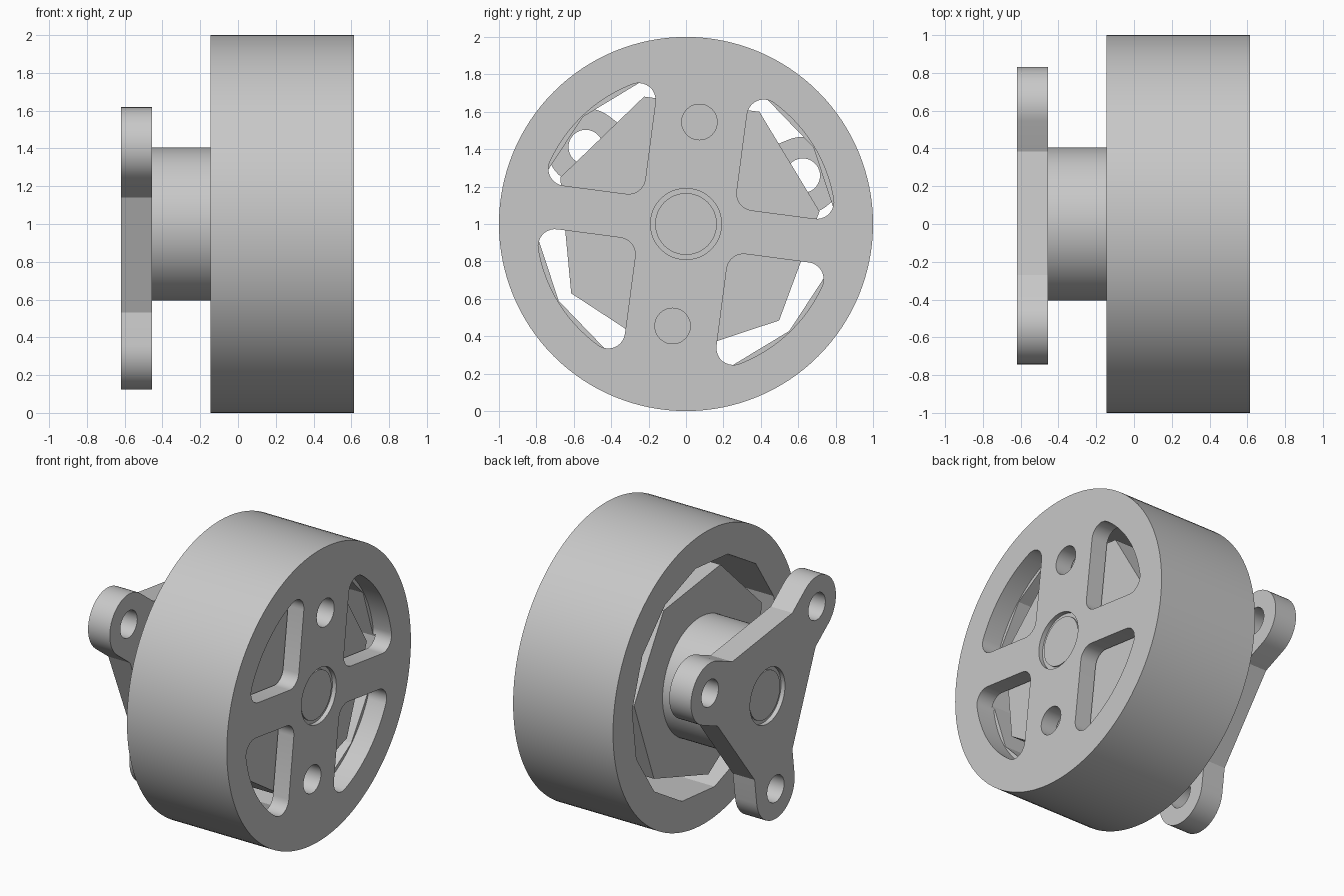
import bpy, bmesh
from math import sin, cos, pi, radians, sqrt, atan2

if "Cube" in bpy.data.objects:
    bpy.data.objects.remove(bpy.data.objects["Cube"])

grey = bpy.data.materials.new("light_grey")
grey.use_nodes = True
colour = (0.58, 0.58, 0.58, 1)
grey.diffuse_color = colour
grey.node_tree.nodes["Principled BSDF"].inputs["Base Color"].default_value = colour

AXIS_Z = 1.0
BACK, FACE = -0.145, 0.615      # wheel rim, back and outer face
WEB = 0.12                      # thickness of the spoked face
TILT = radians(-7.5)            # turn of the spoke pattern
POLY = radians(5.4)             # turn of the faceted parts


def arc(c, r, a0, a1, n):
    """Points on an arc, both ends included."""
    return [(c[0] + r * cos(a0 + (a1 - a0) * i / n),
             c[1] + r * sin(a0 + (a1 - a0) * i / n)) for i in range(n + 1)]


def ring(r, n, c=(0, 0), turn=0.0):
    return arc(c, r, turn, turn + 2 * pi, n)[:-1]


def rotate(pts, a):
    return [(y * cos(a) - z * sin(a), y * sin(a) + z * cos(a)) for y, z in pts]


def prism(name, pts, x0, x1):
    """Extrude a (y, z) outline along x."""
    bm = bmesh.new()
    face = bm.faces.new([bm.verts.new((x0, y, z + AXIS_Z)) for y, z in pts])
    out = bmesh.ops.extrude_face_region(bm, geom=[face])["geom"]
    for v in out:
        if isinstance(v, bmesh.types.BMVert):
            v.co.x = x1
    bmesh.ops.recalc_face_normals(bm, faces=bm.faces[:])
    mesh = bpy.data.meshes.new(name)
    bm.to_mesh(mesh)
    bm.free()
    mesh.materials.append(grey)
    ob = bpy.data.objects.new(name, mesh)
    bpy.context.collection.objects.link(ob)
    return ob


def select(ob):
    bpy.ops.object.select_all(action="DESELECT")
    ob.select_set(True)
    bpy.context.view_layer.objects.active = ob


def cut(ob, pts, x0, x1):
    """Cut an extruded outline out of an object."""
    cutter = prism("cutter", pts, x0, x1)
    cutter.hide_render = True
    mod = ob.modifiers.new("cut", "BOOLEAN")
    mod.operation, mod.solver, mod.object = "DIFFERENCE", "EXACT", cutter
    select(ob)
    bpy.ops.object.modifier_apply(modifier=mod.name)
    bpy.data.objects.remove(cutter)


def window_outline(u, v, outer, r):
    """Rounded sector between two spokes and the rim."""
    a, b, reach = u + r, v + r, outer - r
    low = (sqrt(reach ** 2 - b ** 2), b)
    high = (a, sqrt(reach ** 2 - a ** 2))
    t0, t1 = atan2(low[1], low[0]), atan2(high[1], high[0])
    return (arc((a, b), r, pi, 1.5 * pi, 8)
            + arc(low, r, -pi / 2, t0, 10)
            + arc((0, 0), outer, t0, t1, 16)[1:-1]
            + arc(high, r, t1, pi, 10))


# Wheel: rim with faceted hollow back and a spoked face
wheel = prism("wheel", ring(1.0, 128), BACK, FACE)
cut(wheel, ring(0.795, 14, turn=POLY), BACK - 0.1, FACE - WEB)
window = window_outline(0.247, 0.118, 0.80, 0.09)
for sy in (1, -1):
    for sz in (1, -1):
        pts = rotate([(y * sy, z * sz) for y, z in window], TILT)
        cut(wheel, pts, FACE - WEB - 0.02, FACE + 0.1)
for sz in (1, -1):
    centre = rotate([(0, 0.55 * sz)], TILT)[0]
    cut(wheel, ring(0.095, 40, centre), FACE - WEB - 0.02, FACE + 0.1)
cut(wheel, ring(0.19, 48), FACE - 0.03, FACE + 0.1)

# Seven-sided motor body inside the wheel, and its round neck
body = prism("motor_body", ring(0.717, 7, turn=POLY), BACK + 0.04, FACE - WEB - 0.015)
neck = prism("neck", ring(0.405, 80), -0.455, BACK + 0.06)

# Three-armed mounting flange with bolt holes
outline = []
for k in range(3):
    arm = [(0.50, -0.207)] + arc((0.676, 0), 0.207, -pi / 2, pi / 2, 24) + [(0.50, 0.207)]
    outline += rotate(arm, radians(22.5 + 120 * k))
flange = prism("mounting_flange", outline, -0.62, -0.455)
for k in range(3):
    centre = rotate([(0.676, 0)], radians(22.5 + 120 * k))[0]
    cut(flange, ring(0.092, 40, centre), -0.7, -0.4)
cut(flange, ring(0.19, 48), -0.7, -0.59)

# Axle through the hub, its ends just below both faces
axle = prism("axle", ring(0.165, 48), -0.60, FACE - 0.02)

for ob in (wheel, body, neck, flange, axle):
    select(ob)
    bpy.ops.object.shade_smooth_by_angle(angle=radians(20))
